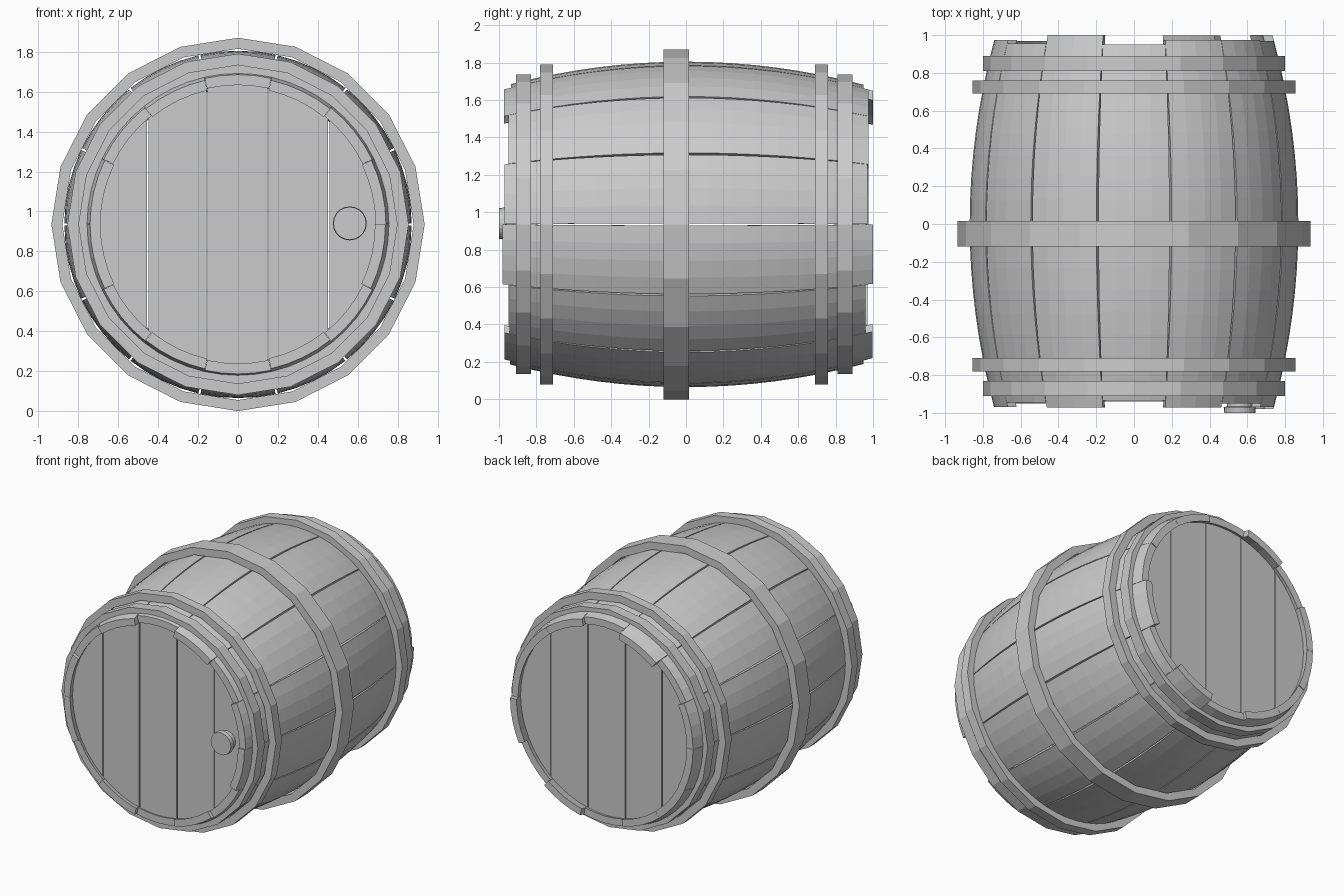
import bpy, bmesh
from math import sin, cos, pi, sqrt, asin

if "Cube" in bpy.data.objects:
    bpy.data.objects.remove(bpy.data.objects["Cube"])

ZC = 0.935   # height of the barrel axis, which runs along y


def make(name, bm):
    bmesh.ops.recalc_face_normals(bm, faces=bm.faces)
    me = bpy.data.meshes.new(name)
    bm.to_mesh(me)
    bm.free()
    ob = bpy.data.objects.new(name, me)
    ob.location = (0, 0, ZC)
    bpy.context.collection.objects.link(ob)
    return ob


def polar(bm, r, a, y):
    return bm.verts.new((r * sin(a), y, r * cos(a)))


def loft(bm, loops, closed=False):
    """Join equal vertex loops; cap the ends unless the path is closed."""
    n = len(loops[0])
    pairs = list(zip(loops, loops[1:]))
    if closed:
        pairs.append((loops[-1], loops[0]))
    for p, q in pairs:
        for i in range(n):
            j = (i + 1) % n
            bm.faces.new((p[i], p[j], q[j], q[i]))
    if not closed:
        bm.faces.new(loops[0])
        bm.faces.new(loops[-1])


def stave(k, y0, y1):
    bm = bmesh.new()
    step, segs, rows = 2 * pi / 14, 4, 16
    loops = []
    for i in range(rows + 1):
        y = y0 + (y1 - y0) * i / rows
        r = 0.87 - 0.137 * y * y
        # seams open slightly at the belly
        half = step / 2 - 0.006 * max(0, 1 - y * y) - 0.0005
        angs = [k * step - half + 2 * half * s / segs for s in range(segs + 1)]
        loops.append([polar(bm, r, a, y) for a in angs] +
                     [polar(bm, r - 0.052, a, y) for a in reversed(angs)])
    loft(bm, loops)
    make(f"stave_{k + 1}", bm)


def hoop(name, y0, y1, r_in, r_out, sides=20):
    bm = bmesh.new()
    loops = []
    for i in range(sides):
        a = 2 * pi * i / sides
        loops.append([polar(bm, r_in, a, y0), polar(bm, r_out, a, y0),
                      polar(bm, r_out, a, y1), polar(bm, r_in, a, y1)])
    loft(bm, loops, closed=True)
    make(name, bm)


def head_plank(name, x0, x1, y0, y1, r=0.70, n=6):
    bm = bmesh.new()
    a0, a1 = asin(max(-1, x0 / r)), asin(min(1, x1 / r))
    xs = [r * sin(a0 + (a1 - a0) * i / n) for i in range(n + 1)]
    top = [(x, sqrt(max(0, r * r - x * x))) for x in xs]
    pts = top + [(x, -z) for x, z in reversed(top) if z > 1e-4]
    loft(bm, [[bm.verts.new((x, y, z)) for x, z in pts] for y in (y0, y1)])
    make(name, bm)


# staves, cut to uneven lengths
front = [.935, .972, .95, .97, .98, .945, .97, .94, .965, .95, .97, .97, .945, .972]
back = [.95, .975, .975, .97, 1.0, .96, .997, .95, .97, .97, .975, .975, .955, 1.0]
for k in range(14):
    stave(k, -front[k], back[k])

# hoops
hoop("middle_hoop", -0.12, 0.015, 0.88, 0.935)
hoop("front_outer_hoop", -0.91, -0.83, 0.745, 0.80)
hoop("front_inner_hoop", -0.78, -0.71, 0.80, 0.855)
hoop("back_inner_hoop", 0.69, 0.76, 0.80, 0.855)
hoop("back_outer_hoop", 0.81, 0.89, 0.745, 0.80)

# barrel heads
edges = [-0.70, -0.452, -0.155, 0.15, 0.455, 0.70]
for side, y0, y1 in (("front", -0.925, -0.87), ("back", 0.87, 0.925)):
    for i, (x0, x1) in enumerate(zip(edges, edges[1:])):
        gap = 0.003
        head_plank(f"{side}_head_plank_{i + 1}", x0 + gap * (i > 0), x1 - gap * (i < 4), y0, y1)

# bung in the front head
bm = bmesh.new()
loft(bm, [[bm.verts.new((0.56 + r * cos(2 * pi * i / 20), y, 0.005 + r * sin(2 * pi * i / 20)))
           for i in range(20)]
          for y, r in ((-0.90, 0.068), (-0.965, 0.068), (-0.97, 0.085), (-1.0, 0.082))])
make("bung", bm)
